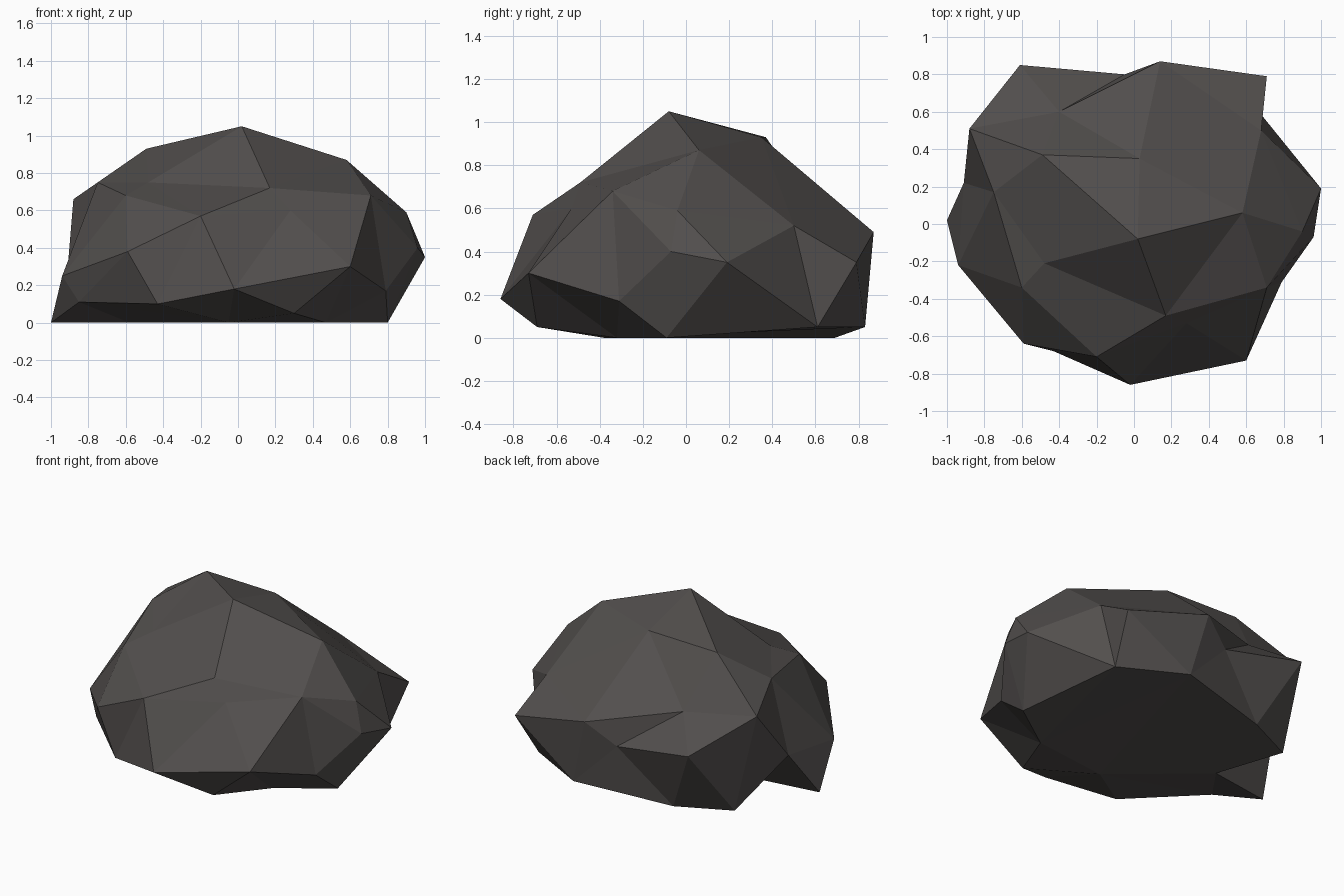
import bpy
import bmesh
from mathutils import Vector

# Remove the default cube only
default_cube = bpy.data.objects.get("Cube")
if default_cube:
    bpy.data.objects.remove(default_cube, do_unlink=True)

# Corners of the boulder in hundredths of a unit, grouped from top to bottom
crown = [(2, -8, 105), (-49, 37, 93), (3, 35, 93), (58, 6, 87)]
shoulder = [(17, -49, 72), (71, -34, 68), (-48, -21, 75), (-60, -34, 68),
            (-75, 17, 75), (-88, 51, 66), (-20, -71, 57), (28, -53, 60),
            (90, -4, 59), (68, 50, 52), (-40, 60, 60)]
belly = [(-2, -86, 18), (60, -73, 30), (100, 19, 35), (96, -7, 40),
         (71, 79, 35), (14, 87, 49), (-5, 80, 35), (-61, 85, 45),
         (-91, 22, 30), (-94, -22, 25), (-59, -64, 38), (79, -31, 17)]
foot = [(-100, 2, 0), (-58, 8, 0), (-73, 53, 0), (-39, 69, 0), (25, 83, 5),
        (66, 61, 5), (80, -9, 0), (47, -32, 0), (-5, -38, 0), (30, -69, 5),
        (-43, -68, 10), (-85, -28, 11)]

corners = [Vector(corner) / 100 for corner in crown + shoulder + belly + foot]
heart = Vector((0, 0, 0.4))


def direction(corner):
    """Direction of a corner as seen from the heart of the boulder."""
    return (corner - heart).normalized()


def chipped_stone(name, material):
    """Join the corners as facets around a ball, then pull each corner to its
    real place, so that dents and chips survive as well as bulges."""
    bm = bmesh.new()
    for corner in corners:
        bm.verts.new(direction(corner))
    bmesh.ops.convex_hull(bm, input=bm.verts[:])
    for vert in bm.verts:
        vert.co = max(corners, key=lambda c: direction(c).dot(vert.co))
    bmesh.ops.recalc_face_normals(bm, faces=bm.faces[:])
    for face in bm.faces:
        face.smooth = False

    mesh = bpy.data.meshes.new(name)
    bm.to_mesh(mesh)
    bm.free()
    mesh.materials.append(material)
    stone = bpy.data.objects.new(name, mesh)
    bpy.context.collection.objects.link(stone)
    return stone


def flat_colour(name, colour):
    """Plain rough material in a single colour."""
    material = bpy.data.materials.new(name)
    material.use_nodes = True
    material.diffuse_color = colour
    shader = material.node_tree.nodes["Principled BSDF"]
    shader.inputs["Base Color"].default_value = colour
    shader.inputs["Roughness"].default_value = 0.9
    return material


# Boulder
chipped_stone("boulder", flat_colour("dark grey stone", (0.085, 0.078, 0.075, 1)))
